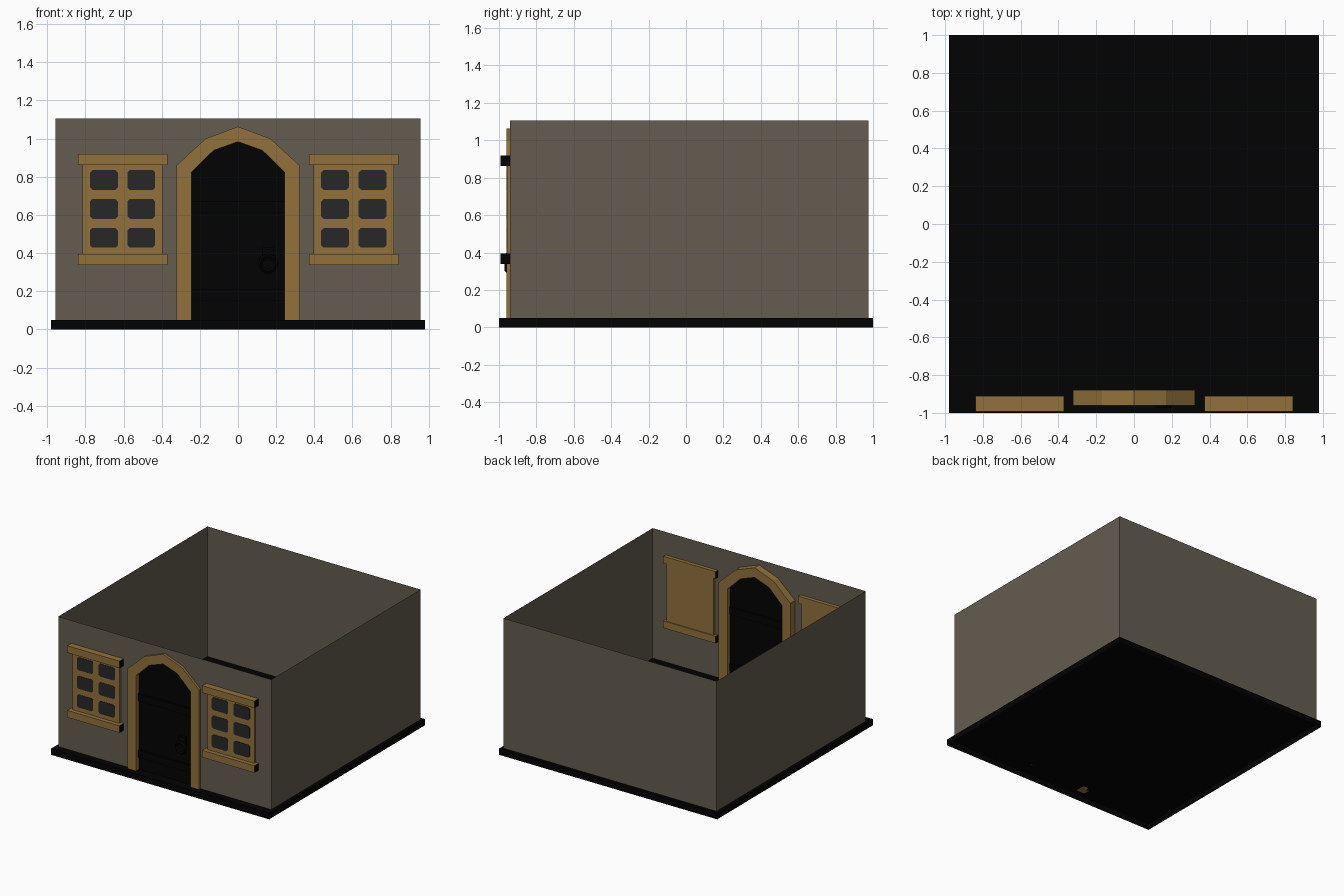
import bpy, bmesh, math

if "Cube" in bpy.data.objects:
    bpy.data.objects.remove(bpy.data.objects["Cube"])


def mat(name, r, g, b):
    m = bpy.data.materials.new(name)
    m.diffuse_color = (r, g, b, 1)
    m.use_nodes = True
    m.node_tree.nodes["Principled BSDF"].inputs["Base Color"].default_value = m.diffuse_color
    return m


STONE = mat("grey_stone", 0.127, 0.107, 0.081)
WOOD = mat("brown_wood", 0.285, 0.167, 0.044)
BLACK = mat("black", 0.0006, 0.0006, 0.0006)
GLASS = mat("dark_glass", 0.021, 0.020, 0.020)


def finish(name, bm, mats, fix=True):
    if fix:
        bmesh.ops.recalc_face_normals(bm, faces=bm.faces)
    me = bpy.data.meshes.new(name)
    bm.to_mesh(me)
    bm.free()
    for m in mats:
        me.materials.append(m)
    ob = bpy.data.objects.new(name, me)
    bpy.context.collection.objects.link(ob)
    return ob


def extrude_xz(name, pts, y0, y1, *mats):
    """Solid made from an x-z outline, running from y0 to y1."""
    bm = bmesh.new()
    f = bm.faces.new([bm.verts.new((x, y0, z)) for x, z in pts])
    r = bmesh.ops.extrude_face_region(bm, geom=[f], use_keep_orig=True)
    verts = [v for v in r["geom"] if isinstance(v, bmesh.types.BMVert)]
    bmesh.ops.translate(bm, verts=verts, vec=(0, y1 - y0, 0))
    bmesh.ops.recalc_face_normals(bm, faces=bm.faces)
    # second material goes on the faces that look sideways
    if len(mats) > 1:
        for face in bm.faces:
            if abs(face.normal.x) > 0.9:
                face.material_index = 1
    return finish(name, bm, mats)


def box(name, x0, x1, y0, y1, z0, z1, *mats):
    return extrude_xz(name, [(x0, z0), (x1, z0), (x1, z1), (x0, z1)], y0, y1, *mats)


def mirrored(half):
    return half + [(-x, z) for x, z in reversed(half) if abs(x) > 1e-6]


F = 0.05        # floor height
outer = mirrored([(-0.322, F), (-0.322, 0.86), (-0.17, 1.0), (0, 1.063)])
inner = mirrored([(-0.245, F), (-0.245, 0.823), (-0.128, 0.938), (0, 0.984)])

# base slab, open underneath
bm = bmesh.new()
bmesh.ops.create_cube(bm, size=1)
bmesh.ops.scale(bm, verts=bm.verts, vec=(1.96, 2, F))
bmesh.ops.translate(bm, verts=bm.verts, vec=(0, 0, F / 2))
under = [f for f in bm.faces if f.normal.z < -0.9]
bmesh.ops.delete(bm, geom=under, context="FACES_ONLY")
finish("base", bm, [BLACK], fix=False)

# thin walls, with an opening for the door in the front one
bm = bmesh.new()
W, Y0, Y1, H = 0.957, -0.94, 0.975, 1.106
corners = [(W, Y0), (W, Y1), (-W, Y1), (-W, Y0)]
for (xa, ya), (xb, yb) in zip(corners, corners[1:]):
    bm.faces.new([bm.verts.new(p) for p in
                  ((xa, ya, F), (xb, yb, F), (xb, yb, H), (xa, ya, H))])
# front wall: strips from the opening's outline up to the top
line = [(-W, F)] + inner + [(W, F)]
for (xa, za), (xb, zb) in zip(line, line[1:]):
    if xb - xa > 1e-6:
        bm.faces.new([bm.verts.new(p) for p in
                      ((xa, Y0, za), (xb, Y0, zb), (xb, Y0, H), (xa, Y0, H))])
finish("walls", bm, [STONE], fix=False)

# pointed door frame
extrude_xz("door_frame", outer + inner[::-1], -0.96, -0.88, WOOD)

# door with two straps and a ring handle
extrude_xz("door", inner, -0.923, -0.917, BLACK)
for i, z in enumerate((0.18, 0.64)):
    box(f"door_strap_{i}", -0.245, 0.245, -0.935, -0.905, z - 0.03, z + 0.03, BLACK)
box("handle_plate", 0.125, 0.19, -0.945, -0.92, 0.36, 0.43, BLACK)
bpy.ops.mesh.primitive_torus_add(location=(0.158, -0.958, 0.345), rotation=(math.pi / 2, 0, 0),
                                 major_segments=8, minor_segments=4,
                                 major_radius=0.042, minor_radius=0.013)
ring = bpy.context.object
ring.name = "handle_ring"
ring.data.materials.append(BLACK)

# windows, one on each side of the door
for side, c in (("left", -0.605), ("right", 0.607)):
    box(f"window_board_{side}", c - 0.21, c + 0.21, -0.958, -0.918, 0.37, 0.88, WOOD)
    for part, z0 in (("sill", 0.338), ("lintel", 0.863)):
        box(f"window_{part}_{side}", c - 0.235, c + 0.235, -0.992, -0.91,
            z0, z0 + 0.057, WOOD, BLACK)
    # panes with clipped corners
    for i, dx in enumerate((-0.098, 0.098)):
        for j, z in enumerate((0.48, 0.632, 0.783)):
            a, h, k = 0.073, 0.052, 0.013
            pts = [(-a + k, -h), (a - k, -h), (a, -h + k), (a, h - k),
                   (a - k, h), (-a + k, h), (-a, h - k), (-a, -h + k)]
            extrude_xz(f"pane_{side}_{i}{j}", [(c + dx + x, z + q) for x, q in pts],
                       -0.961, -0.955, GLASS)
